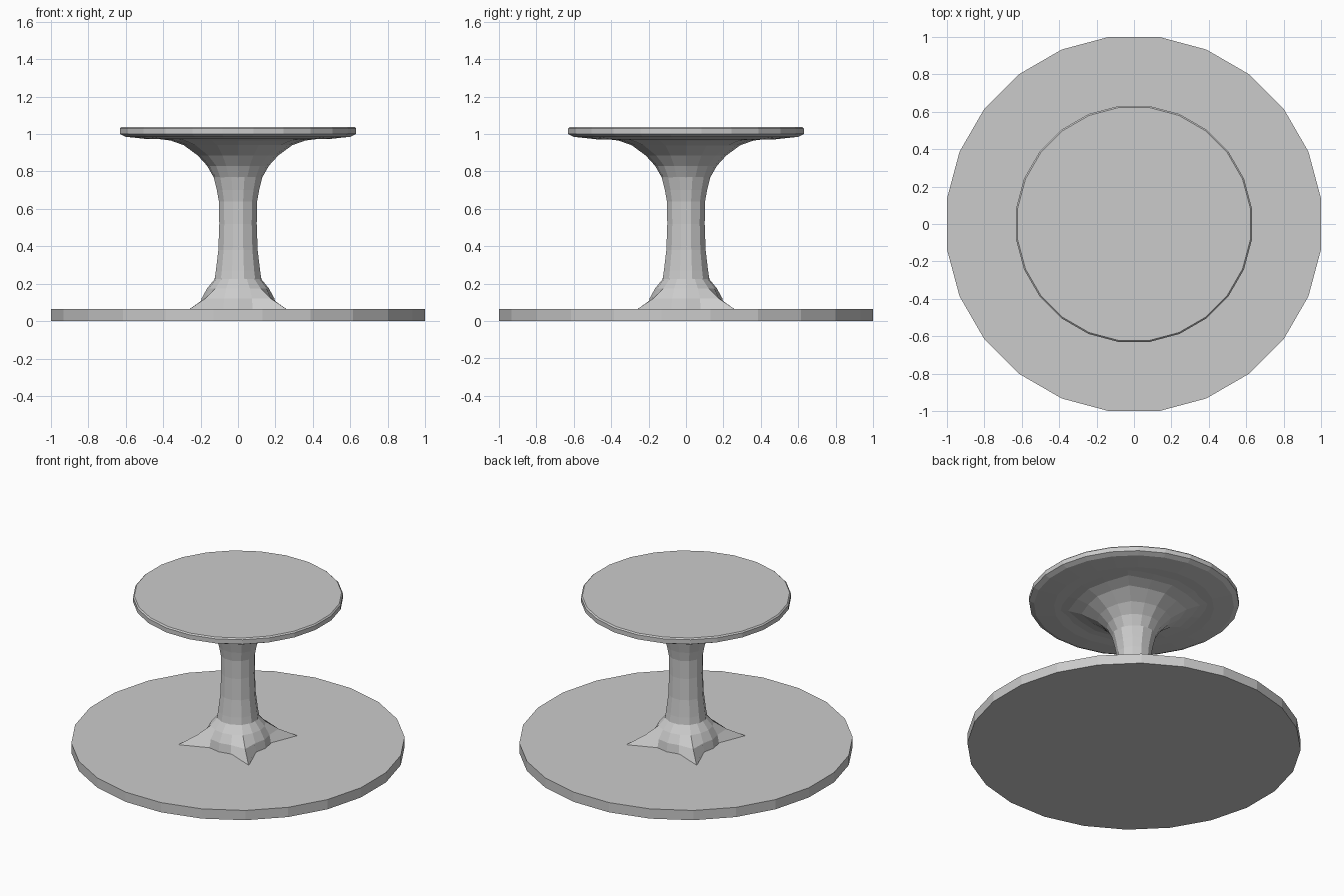
import bpy
import bmesh
from math import sin, cos, pi

if "Cube" in bpy.data.objects:
    bpy.data.objects.remove(bpy.data.objects["Cube"])


def lathe(name, profile, sides):
    """Flat-faceted turned solid; each ring is (radius, z) or (radius, corner_radius, z).
    The corner radius applies on the four diagonals."""
    bm = bmesh.new()
    rings = []
    for p in profile:
        ring = []
        for i in range(sides):
            diagonal = len(p) == 3 and i % (sides // 4) == sides // 8
            # plain rings start half a step round so that flats face the axes
            a = 2 * pi * (i + (0 if sides == 16 else 0.5)) / sides
            r = p[1] if diagonal else p[0]
            if sides != 16:
                r /= cos(pi / sides)
            ring.append(bm.verts.new((r * cos(a), r * sin(a), p[-1])))
        rings.append(ring)
    for low, high in zip(rings, rings[1:]):
        for i in range(sides):
            j = (i + 1) % sides
            bm.faces.new((low[i], low[j], high[j], high[i]))
    bm.faces.new(rings[0][::-1])
    bm.faces.new(rings[-1])
    mesh = bpy.data.meshes.new(name)
    bm.to_mesh(mesh)
    bm.free()
    obj = bpy.data.objects.new(name, mesh)
    bpy.context.collection.objects.link(obj)
    return obj


# Wide ground disc
lathe("base_disc", [(1.0, 0.0), (1.0, 0.065)], 24)

# Flared foot with four pointed root flanges
lathe("foot", [(0.205, 0.375, 0.06), (0.195, 0.25, 0.12),
               (0.165, 0.17, 0.175), (0.12, 0.12, 0.23)], 16)

# Slim waisted column
lathe("column", [(0.125, 0.225), (0.118, 0.27), (0.105, 0.38), (0.1, 0.52),
                 (0.102, 0.64), (0.113, 0.70), (0.13, 0.77)], 12)

# Flared support beneath the top
lathe("top_support", [(0.125, 0.13, 0.76), (0.165, 0.165, 0.83),
                      (0.215, 0.225, 0.885), (0.29, 0.32, 0.94),
                      (0.36, 0.40, 0.965), (0.52, 0.53, 0.985)], 16)

# Round table top with tapered underside
lathe("table_top", [(0.48, 0.972), (0.60, 0.985), (0.63, 1.0),
                    (0.63, 1.03), (0.622, 1.038)], 24)
